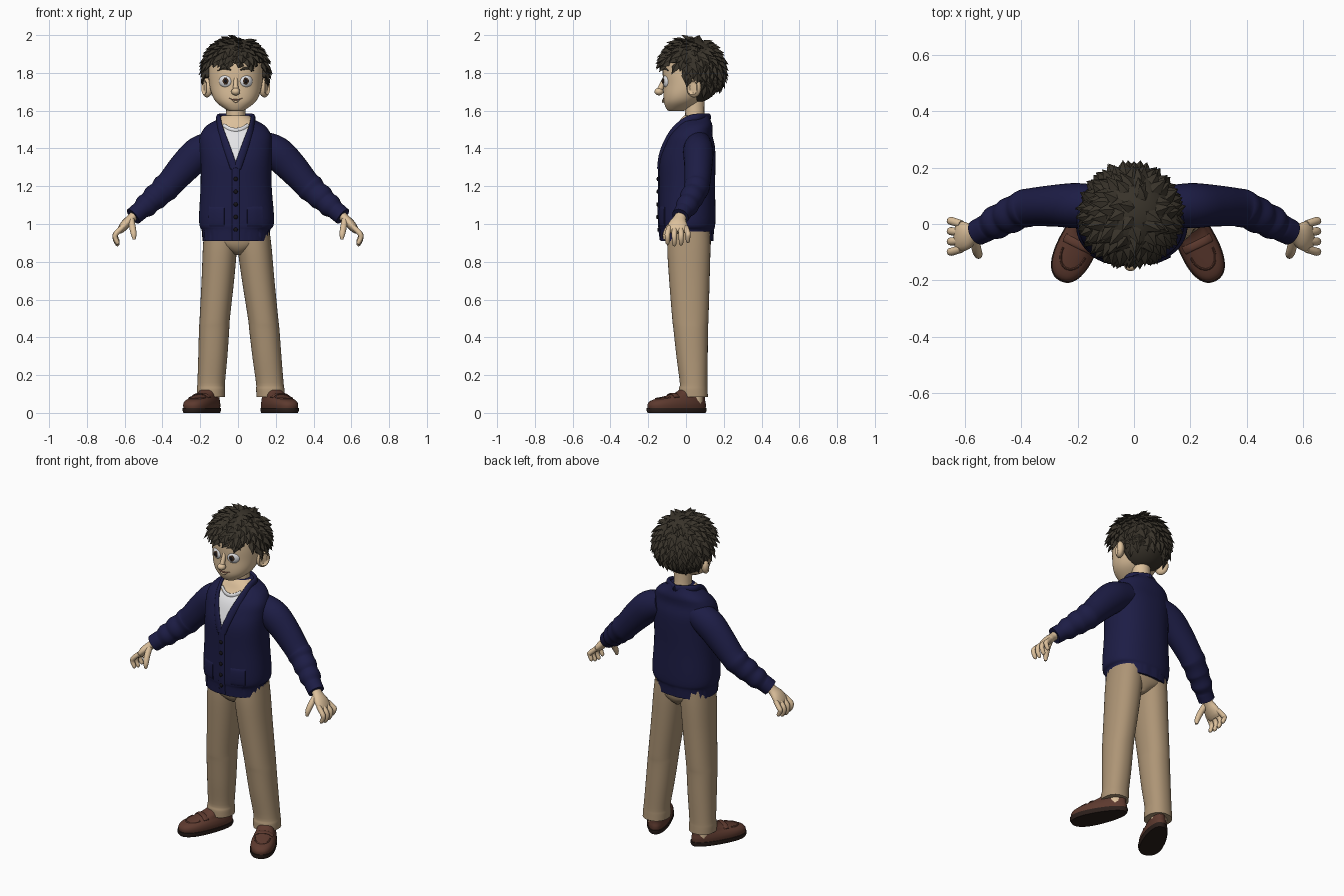
import bpy, bmesh, math, random
from mathutils import Vector, Matrix
from mathutils.bvhtree import BVHTree

random.seed(4)
if "Cube" in bpy.data.objects:
    bpy.data.objects.remove(bpy.data.objects["Cube"])


def colour(name, *rgb):
    m = bpy.data.materials.new(name)
    m.use_nodes = True
    m.diffuse_color = (*rgb, 1)
    node = next(x for x in m.node_tree.nodes if x.type == 'BSDF_PRINCIPLED')
    node.inputs["Base Color"].default_value = (*rgb, 1)
    node.inputs["Roughness"].default_value = 0.8
    return m


SKIN = colour("skin", .72, .53, .33)
HAIR = colour("dark hair", .04, .033, .023)
NAVY = colour("navy wool", .012, .012, .06)
TAN = colour("tan cloth", .42, .30, .18)
SHOE = colour("brown leather", .11, .042, .028)
SOLE = colour("dark sole", .025, .014, .011)
WHITE = colour("white cotton", .78, .78, .8)
BLACK = colour("black", .008, .007, .01)
IRIS = colour("brown iris", .06, .03, .015)
LIP = colour("lip", .33, .15, .1)
MID = -.012  # centre line of the upper body


def finish(name, bm, *mats, angle=50):
    bmesh.ops.recalc_face_normals(bm, faces=bm.faces)
    me = bpy.data.meshes.new(name)
    bm.to_mesh(me)
    ob = bpy.data.objects.new(name, me)
    bpy.context.collection.objects.link(ob)
    for m in mats:
        me.materials.append(m)
    me.shade_smooth()
    me.set_sharp_from_angle(angle=math.radians(angle))
    return ob


def resample(rows, k=4):
    """Catmull-Rom through rows of numbers."""
    out = []
    for i in range(len(rows) - 1):
        a, b, c, d = (rows[min(max(i + j, 0), len(rows) - 1)] for j in (-1, 0, 1, 2))
        for t in (j / k for j in range(k)):
            out.append([q + .5 * t * (r - p + t * (2*p - 5*q + 4*r - s + t * (3*(q - r) + s - p)))
                        for p, q, r, s in zip(a, b, c, d)])
    return out + [list(rows[-1])]


def skin_rings(rings):
    bm = bmesh.new()
    vs = [[bm.verts.new(p) for p in ring] for ring in rings]
    n = len(vs[0])
    for a, b in zip(vs, vs[1:]):
        for i in range(n):
            bm.faces.new((a[i], a[(i+1) % n], b[(i+1) % n], b[i]))
    bm.faces.new(vs[0])
    bm.faces.new(vs[-1])
    return bm


def loft(rows, n=40, power=2.3, k=4):
    """Stack horizontal rings: z, centre x, centre y, half width, half depth."""
    rings = []
    for z, cx, cy, rx, ry in resample(rows, k):
        ring = []
        for i in range(n):
            a = math.tau * i / n
            c, s = (math.copysign(abs(f(a)) ** (2 / power), f(a)) for f in (math.cos, math.sin))
            ring.append((cx + rx * c, cy + ry * s, z))
        rings.append(ring)
    return skin_rings(rings)


def tube(name, pts, mat, ref=lambda p: Vector((0, 1, 0)), n=16):
    """Sweep an ellipse (half size along ref, half size across) through points."""
    rows = resample(pts)
    ps = [Vector(r[:3]) for r in rows]
    rings = []
    for i, (p, r) in enumerate(zip(ps, rows)):
        t = (ps[min(i + 1, len(ps) - 1)] - ps[max(i - 1, 0)]).normalized()
        s = ref(p)
        s = (s - t * s.dot(t)).normalized()
        u = t.cross(s)
        rings.append([p + s * r[3] * math.cos(a) + u * r[4] * math.sin(a)
                      for a in (math.tau * j / n for j in range(n))])
    return finish(name, skin_rings(rings), mat)


def ball(name, loc, size, mat, turn=0):
    bm = bmesh.new()
    bmesh.ops.create_uvsphere(bm, u_segments=24, v_segments=14, radius=1)
    m = Matrix.Translation(loc) @ Matrix.Rotation(turn, 4, 'Z') @ Matrix.Diagonal((*size, 1))
    bm.transform(m)
    return finish(name, bm, mat)


def front(tree, x, z):
    return tree.ray_cast(Vector((x, -1, z)), Vector((0, 1, 0)))[0].y


def cut(bm, co, no):
    bmesh.ops.bisect_plane(bm, geom=bm.verts[:] + bm.edges[:] + bm.faces[:], plane_co=co, plane_no=no)


def outward(p):
    return Vector((p.x - MID, p.y - .05, 0))


# Cardigan body, with the neck opening cut in
bm = loft([(.91, MID, .005, .176, .14), (.965, MID, .005, .18, .143), (.99, -.008, .006, .195, .148),
           (1.05, -.008, .006, .198, .15), (1.2, -.01, .006, .188, .148), (1.33, -.01, .008, .188, .148),
           (1.41, MID, .018, .192, .135), (1.47, MID, .025, .187, .115), (1.52, MID, .045, .155, .095),
           (1.555, MID, .05, .095, .078), (1.575, MID, .055, .07, .065)], n=72)
for v in bm.verts:  # ribbed hem
    if v.co.z < .97:
        v.co.xy *= 1 + .016 * math.sin(36 * math.atan2(v.co.y, v.co.x) + 1)
VZ, SLOPE = 1.31, .35
for s in (-1, 1):
    cut(bm, (MID, 0, VZ), (1, 0, -s * SLOPE))
cut(bm, (0, 0, 1.505), (0, 0, 1))
for f in bm.faces:
    c = f.calc_center_median()
    if c.y < .04 and abs(c.x - MID) < (c.z - VZ) * SLOPE:
        f.material_index = 1 if c.z < 1.505 else 2
torso = BVHTree.FromBMesh(bm)
finish("cardigan_body", bm, NAVY, WHITE, SKIN)

# Shawl collar, shirt neckband, placket, buttons and pockets
for s in (-1, 1):
    pts = []
    for z in (1.295, 1.36, 1.43, 1.5):
        x = MID + s * ((z - VZ) * SLOPE + .014)
        pts.append((x, front(torso, x, z) - .002, z, .009, .02))
    pts += [(MID + s * .09, .01, 1.55, .012, .022), (MID + s * .083, .07, 1.565, .012, .02),
            (MID, .122, 1.565, .012, .02)]
    tube("collar", pts, NAVY, outward)
    pts = [(x, front(torso, x, 1.04) + .001, 1.04, .007, .052) for x in (s * .06 + MID, s * .1 + MID, s * .14 + MID)]
    tube("pocket", pts, NAVY)
tube("shirt_neckband", [(MID + .066 * t, front(torso, MID + .066 * t, 1.497 + .025 * t * t), 1.497 + .025 * t * t,
                         .007, .012) for t in (-1, -.5, 0, .5, 1)], WHITE, outward)
tube("placket", [(MID, front(torso, MID, z), z, .006, .02) for z in (.915, .98, 1.05, 1.15, 1.25, 1.3)], NAVY)
for i in range(5):
    z = .97 + i * .067
    ball("button", (MID, front(torso, MID, z) - .008, z), (.011, .006, .011), BLACK)

# Sleeves with folds and ribbed cuffs, then hands
SLEEVE = [(.11, .065, 1.42, .07, .075), (.2, .065, 1.38, .08, .088), (.28, .065, 1.305, .074, .083),
          (.36, .06, 1.215, .068, .072), (.385, .055, 1.19, .068, .075), (.41, .045, 1.165, .062, .066),
          (.44, .03, 1.14, .064, .069), (.463, .02, 1.118, .057, .059), (.49, .005, 1.095, .06, .062),
          (.513, -.008, 1.075, .05, .049), (.525, -.015, 1.065, .048, .049), (.555, -.03, 1.04, .046, .048)]
PALM = [(.535, -.02, 1.06, .03, .026), (.565, -.033, 1.03, .033, .024), (.595, -.042, 1.0, .05, .025),
        (.618, -.045, .972, .053, .02), (.63, -.045, .955, .042, .012)]
THUMB = [(.565, -.055, 1.02, .017, .018), (.558, -.09, .98, .017, .017), (.552, -.108, .945, .015, .015),
         (.55, -.113, .918, .007, .008)]
for s in (-1, 1):
    def side(pts):
        return [(s * p[0], *p[1:]) for p in pts]
    tube("sleeve", side(SLEEVE), NAVY, n=28)
    tube("palm", side(PALM), SKIN)
    tube("thumb", side(THUMB), SKIN, lambda p: Vector((1, 0, 0)))
    for j in range(4):
        y, drop = -.088 + .029 * j, (.008, 0, .004, .018)[j]
        spread = y + (j - 1.4) * .007
        tube("finger", side([(.612, y, .982, .014, .014), (.645, spread, .95, .0145, .014),
                             (.65, spread, .92 + drop, .013, .013), (.638, spread, .893 + drop, .011, .011),
                             (.632, spread, .885 + drop, .005, .005)]), SKIN)

# Trousers
LEG = [(.96, .086, .015, .088, .112), (.86, .093, .015, .09, .114), (.7, .107, .018, .086, .107),
       (.5, .128, .023, .08, .096), (.44, .133, .025, .08, .091), (.3, .143, .032, .077, .083),
       (.16, .155, .04, .073, .073), (.125, .157, .038, .075, .076), (.085, .158, .038, .075, .078)]
for s in (-1, 1):
    rows = [(z, s * x + .017 - .024 * z, *rest) for z, x, *rest in LEG]
    finish("trouser_leg", loft(rows, power=2.2), TAN)
    tube("ankle", [(s * .157 + .014, .045, z, .045, .045) for z in (.05, .1, .15)], SKIN,
         lambda p: Vector((1, 0, 0)))
finish("trouser_seat", loft([(.835, 0, .02, .02, .07), (.86, 0, .016, .07, .1), (.9, -.004, .015, .15, .118),
                             (.97, -.006, .012, .172, .12)]), TAN)


# Slip-on shoes, turned outward
def foot_taper(bm):
    for v in bm.verts:
        v.co.x *= 1 - 1.1 * v.co.y
    return bm


for s in (-1, 1):
    sole = foot_taper(loft([(0, 0, 0, .064, .166), (.012, 0, 0, .069, .172), (.026, 0, 0, .069, .172)], k=1))
    upper = foot_taper(loft([(.022, 0, 0, .064, .166), (.045, 0, 0, .066, .167), (.065, 0, .008, .062, .155),
                             (.085, 0, .04, .053, .122), (.105, 0, .075, .05, .085), (.125, 0, .09, .05, .067),
                             (.132, 0, .092, .044, .06)]))
    tree = BVHTree.FromBMesh(upper)

    def on_top(x, y):
        return (x, y, tree.ray_cast(Vector((x, y, 1)), Vector((0, 0, -1)))[0].z)
    up = lambda p: Vector((0, 0, 1))
    strap = [(*on_top(x, -.025), .006, .016) for x in (-.052, -.03, 0, .03, .052)]
    seam = [(*on_top(.043 * math.cos(a), -.06 - .062 * math.sin(a)), .005, .004)
            for a in (math.pi * i / 8 for i in range(9))]
    parts = [finish("shoe_sole", sole, SOLE), finish("shoe_upper", upper, SHOE),
             tube("shoe_strap", strap, SHOE, up), tube("shoe_seam", seam, SHOE, up, 8)]
    for ob in parts:
        ob.location = (s * .2 + .014, -.048, 0)
        ob.rotation_euler.z = s * math.radians(26)

# Neck and head
tube("neck", [(MID, .055, 1.5, .06, .056), (MID, .047, 1.57, .052, .051), (MID, .045, 1.68, .055, .055)], SKIN)
FACE = [(1.597, .03, -.085, -.02), (1.605, .05, -.1, 0), (1.64, .098, -.116, .06), (1.68, .124, -.12, .1),
        (1.74, .14, -.12, .15), (1.81, .146, -.124, .17), (1.87, .142, -.118, .17), (1.93, .11, -.085, .14),
        (1.96, .06, -.03, .09)]
bm = loft([(z, MID, (a + b) / 2, w, (b - a) / 2) for z, w, a, b in FACE], power=2.15)
face = BVHTree.FromBMesh(bm)
finish("head", bm, SKIN)

for s in (-1, 1):
    # Eyes and brows
    x, z = MID + s * .054, 1.757
    y = front(face, x, z)
    ball("eye_white", (x, y + .012, z), (.037, .022, .036), WHITE, s * .4)
    ball("iris", (x, y - .009, z), (.016, .005, .018), IRIS, s * .15)
    ball("pupil", (x, y - .0125, z), (.009, .004, .01), BLACK, s * .15)
    tube("eyebrow", [(MID + s * q, front(face, MID + s * q, h) - .002, h, .005, w) for q, h, w in
                     ((.025, 1.815, .003), (.045, 1.823, .007), (.07, 1.824, .006), (.095, 1.812, .002))], HAIR, n=8)
    # Ears with a hollowed outer face
    bm = bmesh.new()
    bmesh.ops.create_uvsphere(bm, u_segments=24, v_segments=16, radius=1)
    for v in bm.verts:
        if v.co.x * s > 0 and v.co.yz.length < .68:
            v.co.x *= .35
    bm.transform(Matrix.Translation((MID + s * .152, .042, 1.722)) @ Matrix.Rotation(-s * .5, 4, 'Z')
                 @ Matrix.Diagonal((.026, .042, .052, 1)))
    finish("ear", bm, SKIN)

# Nose and mouth
tube("nose_bridge", [(MID, -.112, 1.775, .01, .01), (MID, -.128, 1.735, .014, .013), (MID, -.142, 1.7, .017, .017)], SKIN)
ball("nose_tip", (MID, -.143, 1.701), (.024, .024, .02), SKIN)
for part, drop, wide, thick, mat in (("mouth", 0, .04, .004, LIP), ("lower_lip", .01, .022, .006, SKIN)):
    tube(part, [(MID + wide * t, front(face, MID + wide * t, 1.66) - .002, 1.658 - drop + .01 * t * t,
                 thick, thick * (1.1 - abs(t))) for t in (-1, -.5, 0, .5, 1)], mat, n=10)

# Hair cap, trimmed around the face and ears
CENTRE, RADII = Vector((MID, .03, 1.81)), Vector((.168, .17, .174))
bm = bmesh.new()
bmesh.ops.create_uvsphere(bm, u_segments=40, v_segments=24, radius=1)
bm.transform(Matrix.Translation(CENTRE) @ Matrix.Diagonal((*RADII, 1)))


def bare(p):
    return (p.y < .055 and p.z < 1.775) or (p.y < -.02 and p.z < 1.855)


for y, z in ((.055, 1.775), (-.02, 1.855)):
    cut(bm, (0, y, 0), (0, 1, 0))
    cut(bm, (0, 0, z), (0, 0, 1))
bmesh.ops.delete(bm, geom=[f for f in bm.faces if bare(f.calc_center_median())], context='FACES')
cap = finish("hair_cap", bm, HAIR)
mod = cap.modifiers.new("thickness", 'SOLIDIFY')
mod.thickness, mod.offset = .03, -1

# Leaf-shaped locks swirling out from the crown
bm = bmesh.new()
COUNT = 230
crown = Vector((.2, .1, 1))
for i in range(COUNT):
    uz = 1 - 1.4 * (i + .5) / COUNT
    a, r = i * 2.39996, math.sqrt(1 - uz * uz)
    u = Vector((r * math.cos(a), r * math.sin(a), uz))
    p = CENTRE + u * RADII
    if bare(p) or (u.z < -.1 and u.y < .2):
        continue
    nor = Vector([c / q for c, q in zip(u, RADII)]).normalized()
    d = (u - crown) + Vector((random.uniform(-.3, .3), random.uniform(-.3, .2), 0))
    d = (d - nor * d.dot(nor)).normalized()
    side_dir = nor.cross(d)
    size = random.uniform(.06, .085) * (.8 if u.y < -.5 and u.z < .45 else 1)
    lift = .014 if u.z > -.1 else .004
    shape = ((0, 0, -.004), (.4, .024, -.002), (.4, -.024, -.002), (.45, 0, .013), (1, 0, lift), (.5, 0, -.012))
    v = [bm.verts.new(p + d * size * f + side_dir * w + nor * h) for f, w, h in shape]
    for f in ((0, 1, 3), (0, 3, 2), (1, 4, 3), (2, 3, 4), (0, 5, 1), (0, 2, 5), (1, 5, 4), (2, 4, 5)):
        bm.faces.new([v[j] for j in f])
finish("hair_locks", bm, HAIR, angle=35)
